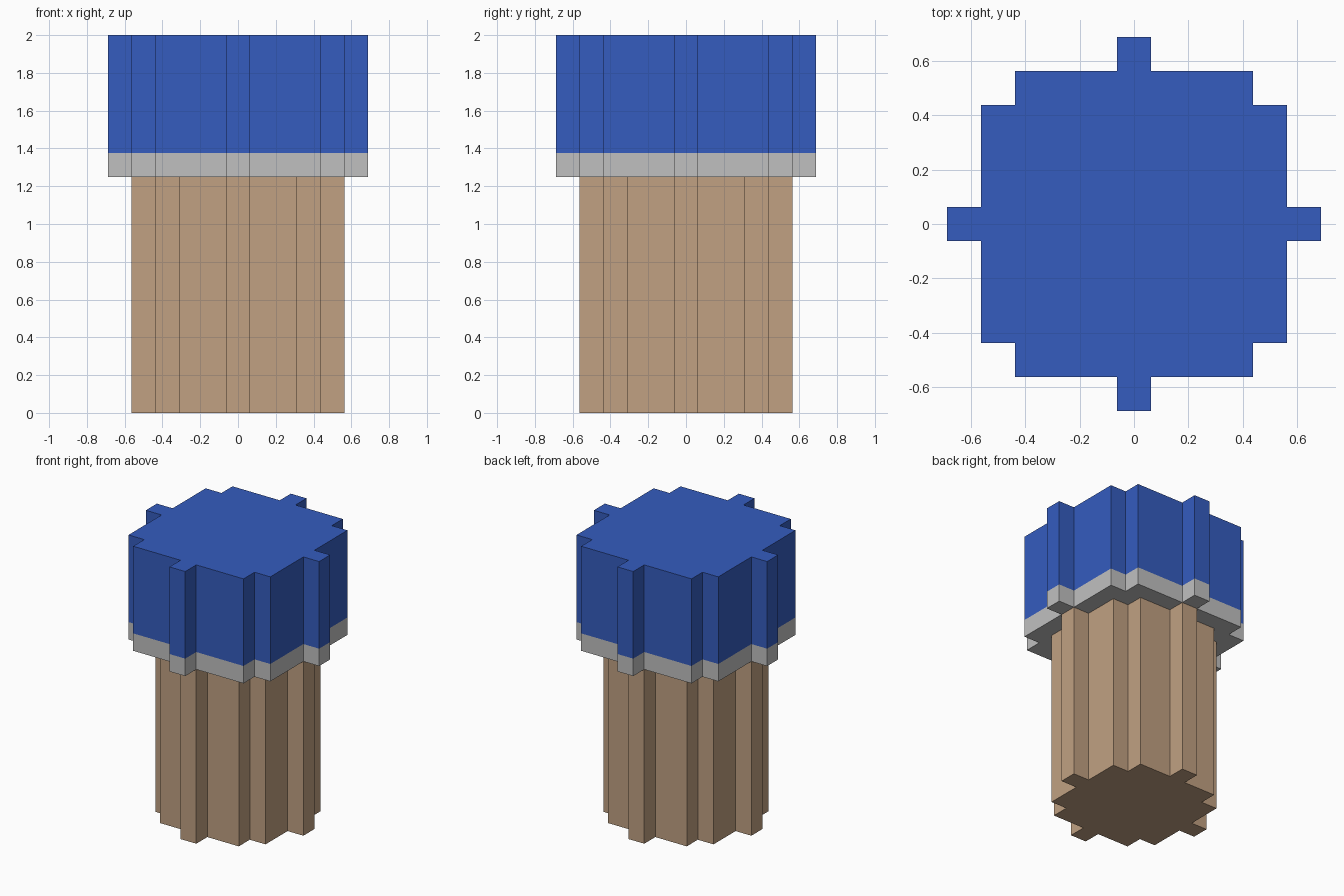
import bpy
import bmesh

cube = bpy.data.objects.get("Cube")
if cube:
    bpy.data.objects.remove(cube, do_unlink=True)


def make_material(name, rgb):
    mat = bpy.data.materials.new(name)
    mat.use_nodes = True
    color = (*rgb, 1.0)
    mat.diffuse_color = color
    mat.node_tree.nodes["Principled BSDF"].inputs["Base Color"].default_value = color
    return mat


tan = make_material("tan", (0.533, 0.356, 0.223))
grey = make_material("light grey", (0.527, 0.527, 0.527))
blue = make_material("blue", (0.035, 0.107, 0.521))

STEP = 0.125  # depth of every step in the outline
TAB = 0.0625  # half width of the middle tabs


def stepped_outline(side):
    """Square with notched corners and a tab in the middle of each side."""
    out, inner = side + STEP, side - STEP
    quarter = [(out, -TAB), (out, TAB), (side, TAB),
               (side, inner), (inner, inner), (inner, side), (TAB, side)]
    points = []
    for _ in range(4):
        points += quarter
        quarter = [(-y, x) for x, y in quarter]
    return points


def stepped_column(name, side, levels, materials):
    """Closed column; each band between two levels takes the next material."""
    bm = bmesh.new()
    outline = stepped_outline(side)
    rings = [[bm.verts.new((x, y, z)) for x, y in outline] for z in levels]
    n = len(outline)
    for band, (low, high) in enumerate(zip(rings, rings[1:])):
        for i in range(n):
            j = (i + 1) % n
            face = bm.faces.new((low[i], low[j], high[j], high[i]))
            face.material_index = band
    bm.faces.new(rings[0][::-1]).material_index = 0
    bm.faces.new(rings[-1]).material_index = len(materials) - 1
    mesh = bpy.data.meshes.new(name)
    bm.to_mesh(mesh)
    bm.free()
    for mat in materials:
        mesh.materials.append(mat)
    obj = bpy.data.objects.new(name, mesh)
    bpy.context.collection.objects.link(obj)
    return obj


# Narrow lower column
stepped_column("lower_column", 0.4375, [0.0, 1.25], [tan])
# Wider cap with a grey band round its lower edge
stepped_column("cap", 0.5625, [1.25, 1.375, 2.0], [grey, blue])
